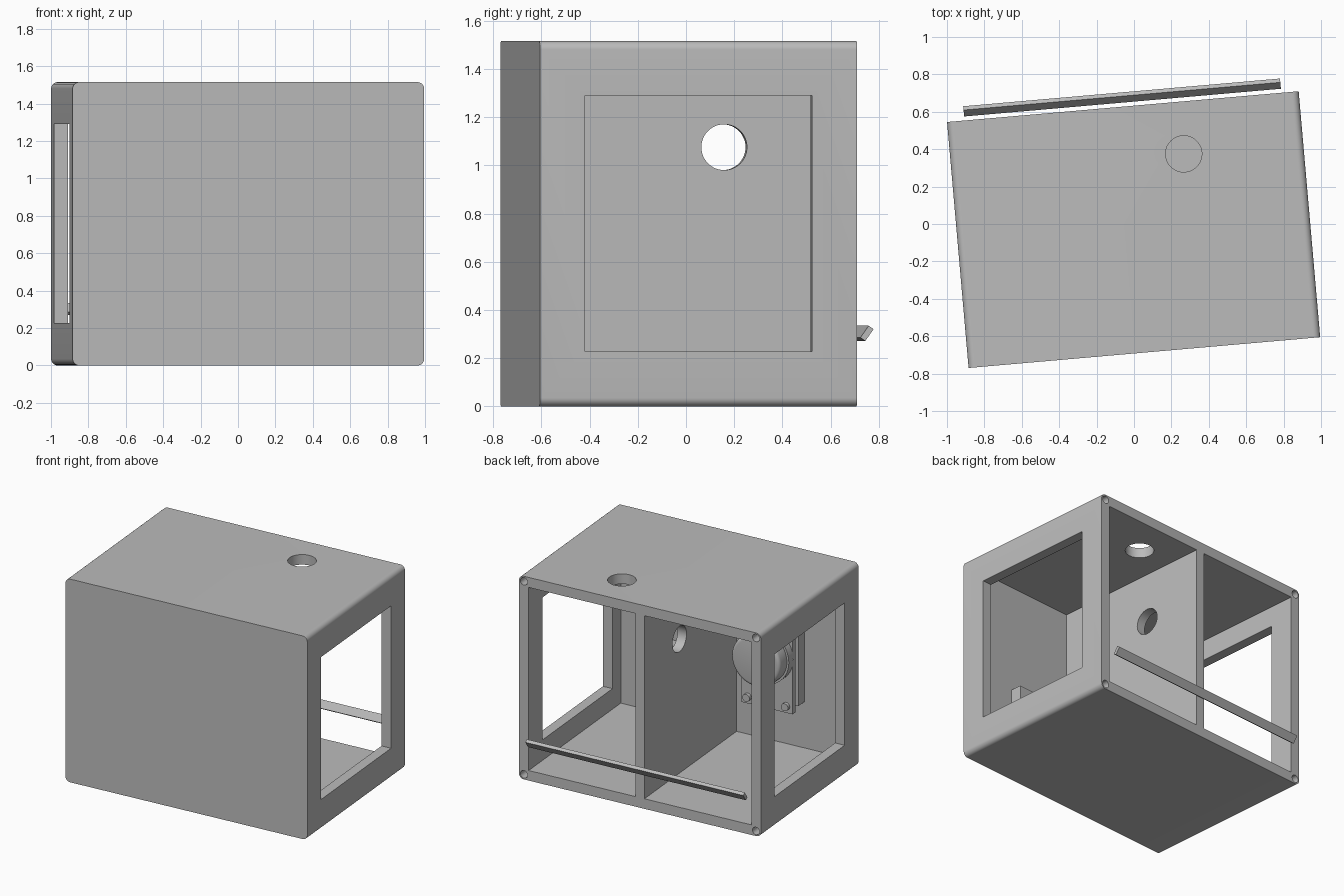
import bpy
from math import radians, pi
from mathutils import Matrix

cube = bpy.data.objects.get("Cube")
if cube:
    bpy.data.objects.remove(cube, do_unlink=True)

W, D, H, T = 1.887, 1.32, 1.515, 0.075      # case size and wall thickness
WALL = -D / 2 + T                           # inner face of the front wall
PLACE = Matrix.Translation((-0.002, -0.03, 0)) @ Matrix.Rotation(radians(5), 4, "Z")

grey = bpy.data.materials.new("plain_grey")
grey.use_nodes = True
colour = (0.5, 0.5, 0.5, 1)
grey.diffuse_color = colour
grey.node_tree.nodes["Principled BSDF"].inputs["Base Color"].default_value = colour
parts = []


def finish(name, keep=True):
    ob = bpy.context.object
    ob.name = name
    if keep:
        ob.data.materials.append(grey)
        parts.append(ob)
    return ob


def box(name, x, y, z, keep=True):
    """Box from its (low, high) ranges."""
    bpy.ops.mesh.primitive_cube_add(size=1)
    ob = finish(name, keep)
    spans = (x, y, z)
    size = [b - a for a, b in spans]
    mid = [(a + b) / 2 for a, b in spans]
    ob.data.transform(Matrix.Translation(mid) @ Matrix.Diagonal((*size, 1)))
    return ob


def cylinder(name, centre, r, depth, axis, keep=True, sides=48):
    bpy.ops.mesh.primitive_cylinder_add(vertices=sides, radius=r, depth=depth)
    ob = finish(name, keep)
    turn = {"X": Matrix.Rotation(pi / 2, 4, "Y"),
            "Y": Matrix.Rotation(pi / 2, 4, "X"), "Z": Matrix()}[axis]
    ob.data.transform(Matrix.Translation(centre) @ turn)
    return ob


def apply(ob, mod):
    bpy.ops.object.select_all(action="DESELECT")
    ob.select_set(True)
    bpy.context.view_layer.objects.active = ob
    bpy.ops.object.modifier_apply(modifier=mod.name)


def cut(ob, cutter):
    mod = ob.modifiers.new("cut", "BOOLEAN")
    mod.operation, mod.solver, mod.object = "DIFFERENCE", "EXACT", cutter
    apply(ob, mod)
    bpy.data.objects.remove(cutter, do_unlink=True)


def bevel(ob, width, segments, chosen):
    """Round the edges picked by a rule."""
    weights = ob.data.attributes.new("bevel_weight_edge", "FLOAT", "EDGE")
    for e in ob.data.edges:
        a, b = (ob.data.vertices[i].co for i in e.vertices)
        weights.data[e.index].value = 1.0 if chosen(a, b) else 0.0
    mod = ob.modifiers.new("round", "BEVEL")
    mod.width, mod.segments, mod.limit_method = width, segments, "WEIGHT"
    apply(ob, mod)


# Case with its four depth-wise edges rounded
case = box("case", (-W / 2, W / 2), (-D / 2, D / 2), (0, H))
bevel(case, 0.036, 8, lambda a, b: abs(a.y - b.y) > 1)

# Two compartments open to the back, leaving a divider, and the side windows
for s in (-1, 1):
    inner, outer = s * 0.035, s * (W / 2 - T)
    cut(case, box("bay", sorted((inner, outer)), (WALL, D), (T, H - T), False))
    cut(case, box("window", sorted((s * 0.8, s * 1.1)), (-0.473, 0.473), (0.228, 1.29), False))
    # Screw holes in the back rim
    for z in (0.038, H - 0.038):
        cut(case, cylinder("screw_hole", (s * (W / 2 - 0.038), D / 2, z), 0.028, 0.3, "Y", False, 24))

# Cable holes in the divider and the top
cut(case, cylinder("divider_hole", (0, 0.186, 1.075), 0.095, 0.3, "X", False))
cut(case, cylinder("top_hole", (0.302, 0.38, H), 0.097, 0.3, "Z", False))

# Tilted strip behind the back opening
strip = box("back_strip", (-0.85, 0.85), (-0.03, 0.03), (-0.0125, 0.0125))
strip.data.transform(Matrix.Translation((0, 0.709, 0.303)) @ Matrix.Rotation(radians(55), 4, "X"))

# Pump on the front wall: mounting plates, collar, cap and bolts
px, pz = -0.365, 0.80
box("pump_rear_plate", (px - 0.2, px + 0.2), (WALL, WALL + 0.08), (0.42, 1.08))
box("pump_core", (px - 0.17, px + 0.17), (WALL + 0.08, WALL + 0.12), (0.45, 1.05))
box("pump_front_plate", (px - 0.2, px + 0.2), (WALL + 0.12, WALL + 0.16), (0.39, 1.08))
cylinder("pump_collar", (px, WALL + 0.19, pz), 0.205, 0.06, "Y")
cap = cylinder("pump_cap", (px, WALL + 0.26, pz), 0.19, 0.12, "Y")
bevel(cap, 0.025, 4, lambda a, b: min(a.y, b.y) > WALL + 0.31)
for dx in (-0.15, 0.15):
    for z in (0.44, 1.03):
        cylinder("pump_bolt", (px + dx, WALL + 0.17, z), 0.028, 0.03, "Y", True, 20)

# Low mounting block in the other compartment
box("mounting_block", (0.16, 0.56), (WALL, WALL + 0.084), (0.38, 0.64))

# Shade and set the whole assembly at its angle
for ob in parts:
    bpy.ops.object.select_all(action="DESELECT")
    ob.select_set(True)
    bpy.context.view_layer.objects.active = ob
    bpy.ops.object.shade_smooth_by_angle(angle=radians(30))
    ob.data.transform(PLACE)
